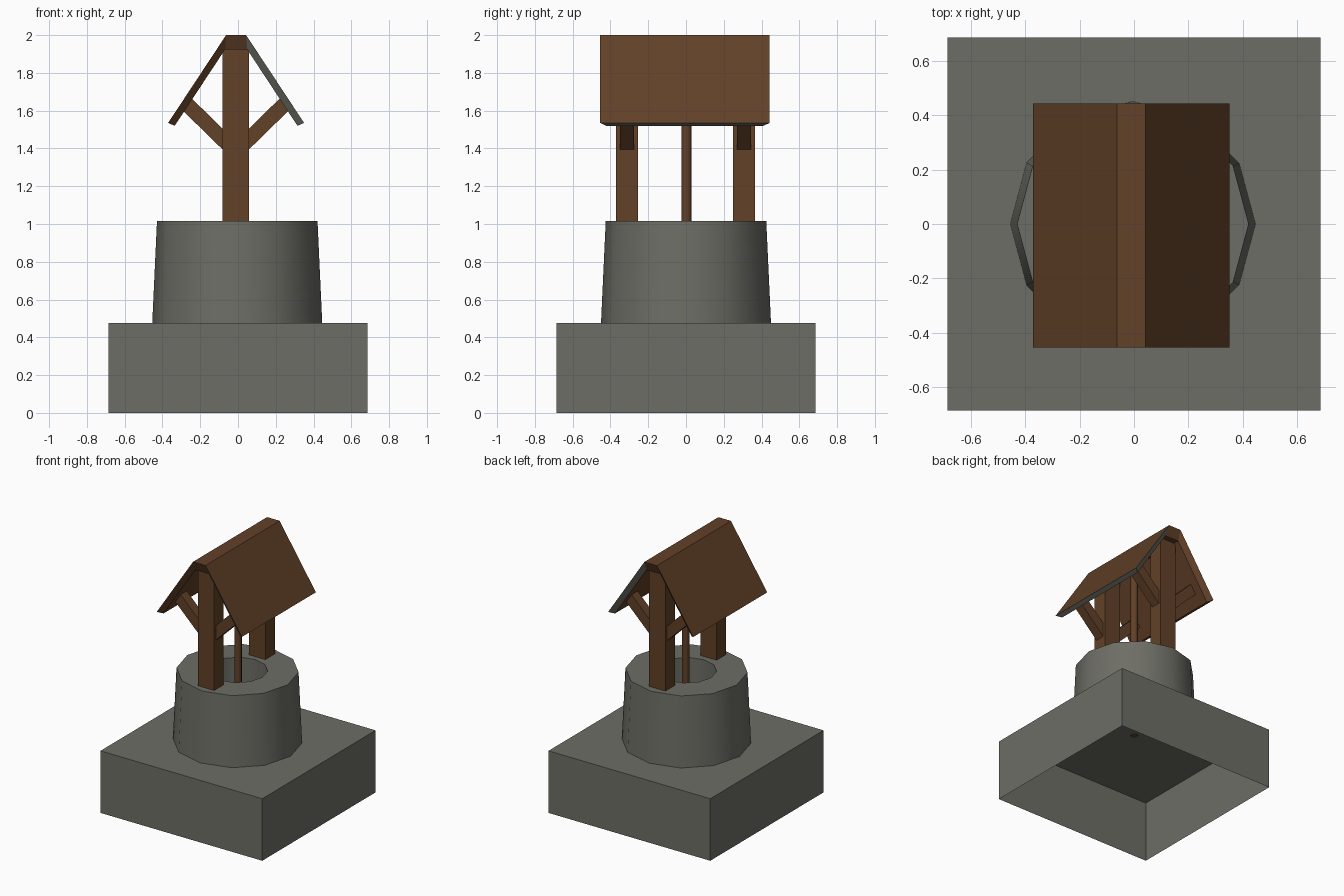
import bpy, bmesh, math

if "Cube" in bpy.data.objects:
    bpy.data.objects.remove(bpy.data.objects["Cube"])


def material(name, colour):
    m = bpy.data.materials.new(name)
    m.diffuse_color = (*colour, 1)
    m.use_nodes = True
    m.node_tree.nodes["Principled BSDF"].inputs["Base Color"].default_value = m.diffuse_color
    return m


STONE = material("grey stone", (0.155, 0.155, 0.133))
WOOD = material("brown wood", (0.122, 0.052, 0.021))


def finish(name, bm, *mats):
    bmesh.ops.recalc_face_normals(bm, faces=bm.faces)
    mesh = bpy.data.meshes.new(name)
    bm.to_mesh(mesh)
    bm.free()
    for m in mats:
        mesh.materials.append(m)
    ob = bpy.data.objects.new(name, mesh)
    bpy.context.collection.objects.link(ob)
    return ob


def box(name, lo, hi, mat, open_bottom=False):
    bm = bmesh.new()
    bmesh.ops.create_cube(bm, size=1)
    for v in bm.verts:
        v.co = [l + (h - l) * (c + 0.5) for l, h, c in zip(lo, hi, v.co)]
    ob_faces = [f for f in bm.faces if all(v.co.z < lo[2] + 1e-4 for v in f.verts)]
    if open_bottom:
        bmesh.ops.delete(bm, geom=ob_faces, context='FACES')
    return finish(name, bm, mat)


def loft(name, rings, mat, caps=False, closed=True):
    """Join rings of points with quads, optionally capping the ends."""
    bm = bmesh.new()
    loops = [[bm.verts.new(p) for p in ring] for ring in rings]
    n = len(loops[0])
    for a, b in zip(loops, loops[1:]):
        for i in range(n):
            j = (i + 1) % n
            bm.faces.new((a[i], a[j], b[j], b[i]))
    if caps:
        bm.faces.new(loops[0])
        bm.faces.new(loops[-1])
    return finish(name, bm, mat)


def circle(r, z, n, cx=0.0, cy=0.0):
    return [(cx + r * math.cos(2 * math.pi * i / n),
             cy + r * math.sin(2 * math.pi * i / n), z) for i in range(n)]


def smooth(ob, degrees):
    bpy.ops.object.select_all(action='DESELECT')
    ob.select_set(True)
    bpy.context.view_layer.objects.active = ob
    bpy.ops.object.shade_smooth_by_angle(angle=math.radians(degrees))


# Hollow stone plinth, open underneath
box("plinth", (-0.685, -0.685, 0), (0.685, 0.685, 0.475), STONE, open_bottom=True)

# Tapered twelve-sided well wall with a shaft
wall = loft("well_wall", [circle(r, z, 12, -0.004) for r, z in
            ((0.45, 0.475), (0.425, 1.015), (0.21, 1.015), (0.21, 0.475))], STONE)
smooth(wall, 40)

# Rope hanging down the shaft
rope = loft("rope", [circle(0.027, z, 8, 0.0, 0.002) for z in (0.47, 1.93)], WOOD, caps=True)
smooth(rope, 50)

# Posts and diagonal braces at front and back
CX = -0.012
for side, cy in (("front", -0.312), ("back", 0.307)):
    box(side + "_post", (CX - 0.069, cy - 0.058, 1.0), (CX + 0.069, cy + 0.058, 1.93), WOOD)
    for hand, s in (("left", -1), ("right", 1)):
        prof = [(0.06, 1.385), (0.06, 1.495), (0.232, 1.664), (0.285, 1.605)]
        loft(f"{side}_{hand}_brace",
             [[(CX + s * x, cy + dy, z) for x, z in prof] for dy in (-0.037, 0.037)],
             WOOD, caps=True)

# Gabled roof: outer shell, with the inner shell inset at the gable ends
outer = [(-0.36, 1.535), (-0.053, 2.0), (0.053, 2.0), (0.36, 1.535)]
inner = [(-0.325, 1.52), (-0.058, 1.925), (0.058, 1.925), (0.325, 1.52)]
bm = bmesh.new()


def row(profile, y):
    return [bm.verts.new((x - 0.01, y, z)) for x, z in profile]


of, ob_, inf, inb = row(outer, -0.454), row(outer, 0.442), row(inner, -0.422), row(inner, 0.41)
edge_faces = []
for a, b, is_edge in ((of, ob_, False), (inf, inb, False), (of, inf, True), (ob_, inb, True)):
    for i in range(3):
        f = bm.faces.new((a[i], a[i + 1], b[i + 1], b[i]))
        if is_edge:
            edge_faces.append(f)
for k in (0, 3):
    edge_faces.append(bm.faces.new((of[k], ob_[k], inb[k], inf[k])))
# Grey trim on the edges of the right slope
for f in edge_faces:
    if f.calc_center_median().x > 0.1:
        f.material_index = 1
finish("roof", bm, WOOD, STONE)
